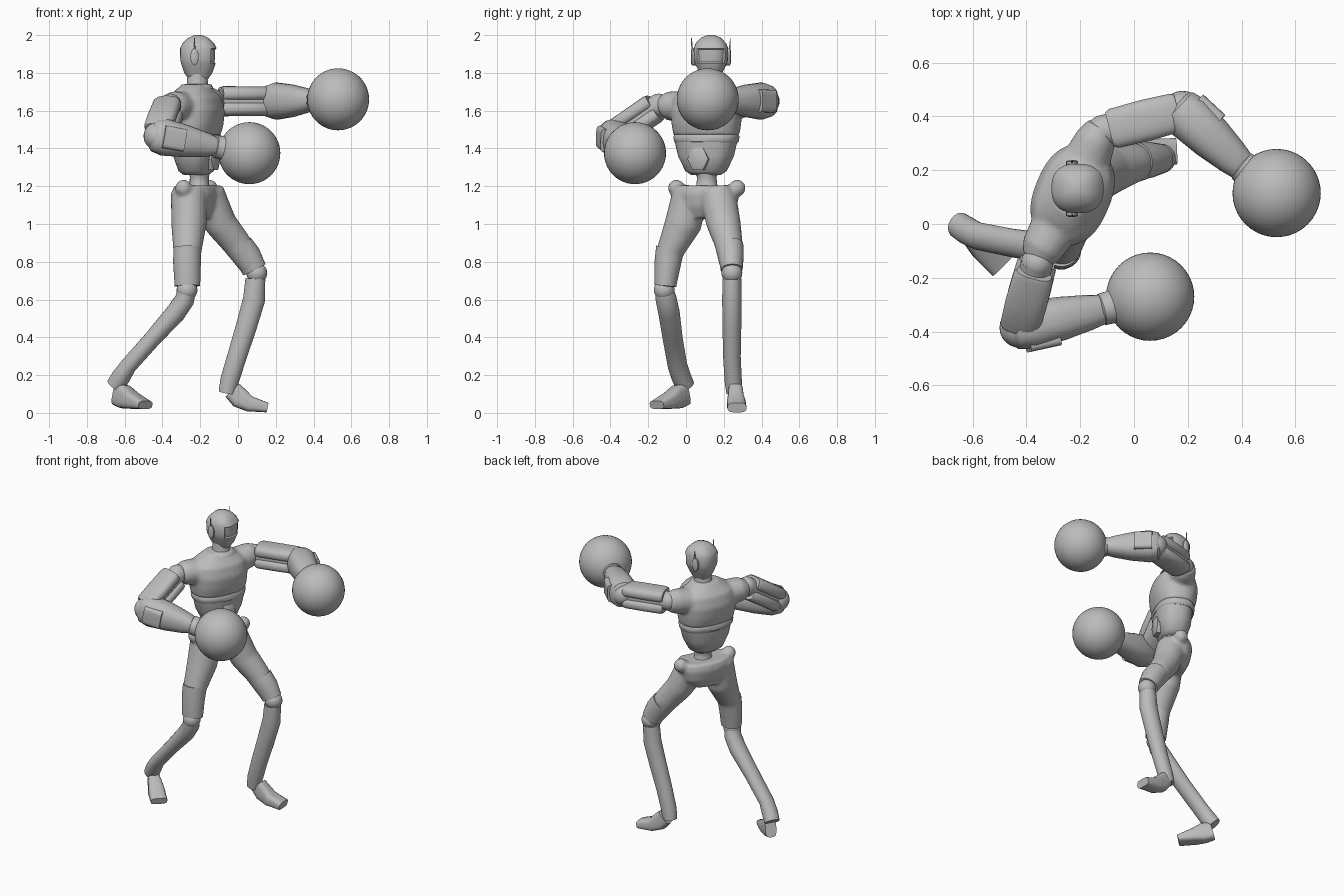
import bpy, bmesh, math
from mathutils import Vector

old = bpy.data.objects.get("Cube")
if old:
    bpy.data.objects.remove(old, do_unlink=True)

grey = bpy.data.materials.new("plain grey")
grey.use_nodes = True
grey.diffuse_color = (0.5, 0.5, 0.5, 1)
grey.node_tree.nodes["Principled BSDF"].inputs["Base Color"].default_value = (0.5, 0.5, 0.5, 1)

X, Y, Z = Vector((1, 0, 0)), Vector((0, 1, 0)), Vector((0, 0, 1))
FWD = Vector((0.92, -0.39, 0)).normalized()   # way the trunk is turned
SIDE = Z.cross(FWD)


def finish(name, bm, angle=40):
    bmesh.ops.recalc_face_normals(bm, faces=bm.faces)
    me = bpy.data.meshes.new(name)
    bm.to_mesh(me)
    bm.free()
    me.materials.append(grey)
    ob = bpy.data.objects.new(name, me)
    bpy.context.collection.objects.link(ob)
    smooth(ob, angle)
    return ob


def smooth(ob, angle=40):
    bpy.ops.object.select_all(action='DESELECT')
    ob.select_set(True)
    bpy.context.view_layer.objects.active = ob
    bpy.ops.object.shade_smooth_by_angle(angle=math.radians(angle))


def loft_mesh(rings, hint, power=2.0, n=24):
    """Skin through rings (x, y, z, radius along hint, radius across)."""
    bm = bmesh.new()
    pts = [Vector(r[:3]) for r in rings]
    loops = []
    for i, r in enumerate(rings):
        t = (pts[min(i + 1, len(pts) - 1)] - pts[max(i - 1, 0)]).normalized()
        u = (hint - t * hint.dot(t)).normalized()
        v = t.cross(u)
        loop = []
        for k in range(n):
            a = math.tau * (k + 0.5) / n
            c, s = math.cos(a), math.sin(a)
            c = math.copysign(abs(c) ** (2 / power), c)
            s = math.copysign(abs(s) ** (2 / power), s)
            loop.append(bm.verts.new(pts[i] + u * r[3] * c + v * r[4] * s))
        loops.append(loop)
    for a, b in zip(loops, loops[1:]):
        for k in range(n):
            bm.faces.new((a[k], a[(k + 1) % n], b[(k + 1) % n], b[k]))
    bm.faces.new(loops[0][::-1])
    bm.faces.new(loops[-1])
    return bm


def loft(name, rings, hint=Z, power=2.0, n=24):
    return finish(name, loft_mesh(rings, hint, power, n))


def ball(name, pos, r, seg=24):
    bm = bmesh.new()
    bmesh.ops.create_uvsphere(bm, u_segments=seg, v_segments=seg * 2 // 3, radius=r)
    bmesh.ops.translate(bm, verts=bm.verts, vec=pos)
    return finish(name, bm, 60)


def fuse(name, parts, voxel=0.011, rounds=5):
    """Melt overlapping parts into one smooth skin."""
    bpy.ops.object.select_all(action='DESELECT')
    for p in parts:
        p.select_set(True)
    ob = bpy.context.view_layer.objects.active = parts[0]
    bpy.ops.object.join()
    ob.name = name
    mod = ob.modifiers.new("skin", 'REMESH')
    mod.mode, mod.voxel_size = 'VOXEL', voxel
    sm = ob.modifiers.new("soften", 'SMOOTH')
    sm.factor, sm.iterations = 0.5, rounds
    for m in ("skin", "soften"):
        bpy.ops.object.modifier_apply(modifier=m)
    smooth(ob, 50)
    return ob


def upright(x, y, rows):
    return [(x, y, z, a, b) for z, a, b in rows]


# Head with a recessed visor
bm = loft_mesh(upright(-0.21, 0.132, [(1.765, .05, .045), (1.80, .075, .06), (1.85, .092, .085),
               (1.87, .096, .09), (1.93, .097, .092), (1.955, .085, .082), (1.985, .055, .055),
               (2.0, .02, .02)]), X, 2.5, 32)
bm.normal_update()
visor = [f for f in bm.faces if f.normal.x > 0.6 and 1.84 < f.calc_center_median().z < 1.935]
bmesh.ops.inset_region(bm, faces=visor, thickness=0.006, depth=-0.008)
finish("head", bm, 35)

# Ear pads and antennas
for label, s in (("left", 1), ("right", -1)):
    y = 0.132 + s * 0.09
    loft(label + "_ear", [(-.23, y - s * .01, 1.885, .045, .022), (-.23, y + s * .01, 1.885, .045, .022),
                          (-.23, y + s * .016, 1.885, .035, .014)], Z)
    loft(label + "_antenna", [(-.23, y + s * .008, 1.90, .006, .006), (-.23, y + s * .013, 1.985, .002, .002)], X, n=8)

loft("neck", upright(-0.215, 0.125, [(1.68, .07, .07), (1.74, .057, .055), (1.80, .052, .05)]), X)

# Chest with short sleeves
chest = loft("chest", upright(-0.228, 0.108, [(1.47, .12, .178), (1.53, .136, .187), (1.60, .143, .19),
             (1.67, .125, .178), (1.715, .085, .12), (1.74, .065, .075)]), FWD, 2.4, 32)
sleeves = [loft("sleeve", [(-.25, .07, 1.615, .085, .10), (-.34, -.09, 1.625, .077, .08),
                           (-.355, -.125, 1.61, .065, .065)]),
           loft("sleeve", [(-.2, .18, 1.62, .085, .10), (-.14, .32, 1.645, .078, .075),
                           (-.12, .365, 1.65, .06, .055)])]
fuse("chest", [chest] + sleeves)

# Collar, waistband, belly
loft("collar", upright(-0.215, 0.12, [(1.715, .085, .10), (1.735, .076, .082), (1.742, .066, .068)]), FWD)
loft("waistband", upright(-0.226, 0.108, [(1.43, .115, .168), (1.437, .122, .174), (1.462, .124, .178),
                                          (1.475, .118, .172)]), FWD, 2.4, 32)
loft("belly", upright(-0.222, 0.106, [(1.26, .06, .08), (1.28, .085, .11), (1.36, .108, .15),
                                      (1.435, .114, .168)]), FWD, 2.4, 32)
c = Vector((-0.222, 0.106, 1.345)) + FWD * 0.085
loft("belly_badge", [(*c, .068, .06), (*(c + FWD * .028), .068, .06), (*(c + FWD * .035), .055, .048)], Z, n=6)
loft("spine", upright(-0.205, 0.11, [(1.16, .08, .085), (1.21, .05, .055), (1.25, .05, .052), (1.30, .065, .08)]), FWD)

# Pelvis and thighs as one skin
hips = [loft("pelvis", upright(-0.22, 0.11, [(1.03, .07, .10), (1.09, .10, .165), (1.16, .112, .18),
                                             (1.205, .10, .17)]), FWD, 2.3),
        loft("thigh", [(-.26, .025, 1.17, .095, .095), (-.26, -.015, 1.0, .094, .098), (-.268, -.085, .85, .074, .072),
                       (-.268, -.107, .67, .062, .055)], X),
        loft("thigh", [(-.17, .165, 1.16, .10, .10), (-.09, .20, 1.0, .085, .09), (-.01, .225, .9, .077, .075),
                       (.08, .24, .77, .064, .058)], X)]
hips += [ball("hip", Vector((-.22, .11, 1.19)) + SIDE * .175 * s, .045) for s in (1, -1)]
fuse("hips_and_thighs", hips)

# Legs: knee guard, knee joint, shin and foot for each side
loft("right_knee_guard", [(-.27, -.086, .875, .072, .073), (-.27, -.097, .80, .074, .07), (-.268, -.109, .672, .068, .058)], X)
loft("left_knee_guard", [(.01, .232, .885, .072, .072), (.05, .238, .83, .073, .068), (.087, .242, .758, .066, .058)], X)
ball("right_knee", (-.27, -.115, .65), .055)
ball("left_knee", (.10, .243, .74), .055)
loft("right_shin", [(-.275, -.112, .635, .05, .052), (-.282, -.105, .60, .052, .056), (-.33, -.09, .53, .053, .057),
                    (-.455, -.07, .39, .045, .053), (-.58, -.045, .25, .044, .052), (-.62, -.025, .19, .05, .052),
                    (-.65, -.005, .145, .048, .05)], X)
loft("left_shin", [(.092, .243, .71, .053, .05), (.085, .243, .6, .059, .052), (.042, .243, .45, .056, .05),
                   (-.005, .243, .3, .052, .047), (-.045, .25, .17, .05, .046), (-.058, .255, .105, .045, .042)], X)
loft("right_foot", [(-.64, -.005, .10, .06, .035), (-.60, -.045, .085, .063, .042), (-.56, -.085, .065, .045, .052),
                    (-.49, -.155, .042, .022, .052)], Z, 3.5, 16)
loft("left_foot", [(-.03, .262, .12, .05, .038), (.01, .263, .078, .055, .042), (.06, .266, .048, .042, .05),
                   (.155, .27, .028, .026, .05)], Z, 3.5, 16)


# Arms: joints, two-shell upper arm, forearm with cuff plate, round glove
def arm(side, shoulder, elbow, wrist, glove):
    s, e, w, g = map(Vector, (shoulder, elbow, wrist, glove))
    d = (e - s).normalized()
    up = (Z - d * Z.dot(d)).normalized()
    ball(side + "_shoulder", s, .06)
    loft(side + "_arm_core", [(*s, .06, .06), (*e, .06, .06)])
    for label, k in (("upper", 1), ("lower", -1)):
        rows = [(0.08, .036, .066), (0.14, .041, .075), (0.55, .04, .078), (0.9, .04, .074), (0.95, .034, .066)]
        loft(f"{side}_arm_{label}_shell", [(*(s.lerp(e, t) + up * k * .039), a, b) for t, a, b in rows], Z, 2.6)
    ball(side + "_elbow", e, .075)
    rows = [(-.12, .06, .055), (-.06, .085, .078), (.12, .098, .09), (.5, .085, .082), (.85, .064, .066), (1, .05, .056)]
    loft(side + "_forearm", [(*e.lerp(w, t), a, b) for t, a, b in rows], Z, 2.4)
    f = (w - e).normalized()
    out = f.cross(Z) * (1 if side == "right" else -1)
    loft(side + "_cuff_plate", [(*(e.lerp(w, t) + out * .058), .06, .04) for t in (.05, .42)], Z, 5)
    rows = [(-.04, .05), (0, .06), (.2, .062), (.32, .078), (.48, .106), (.58, .122)]
    loft(side + "_glove_wrist", [(*w.lerp(g, t), r, r) for t, r in rows])
    ball(side + "_glove", g, .164, 40)


arm("right", (-.36, -.145, 1.63), (-.425, -.385, 1.465), (-.12, -.318, 1.41), (.06, -.27, 1.375))
arm("left", (-.115, .345, 1.65), (.18, .42, 1.65), (.40, .215, 1.655), (.53, .115, 1.66))
